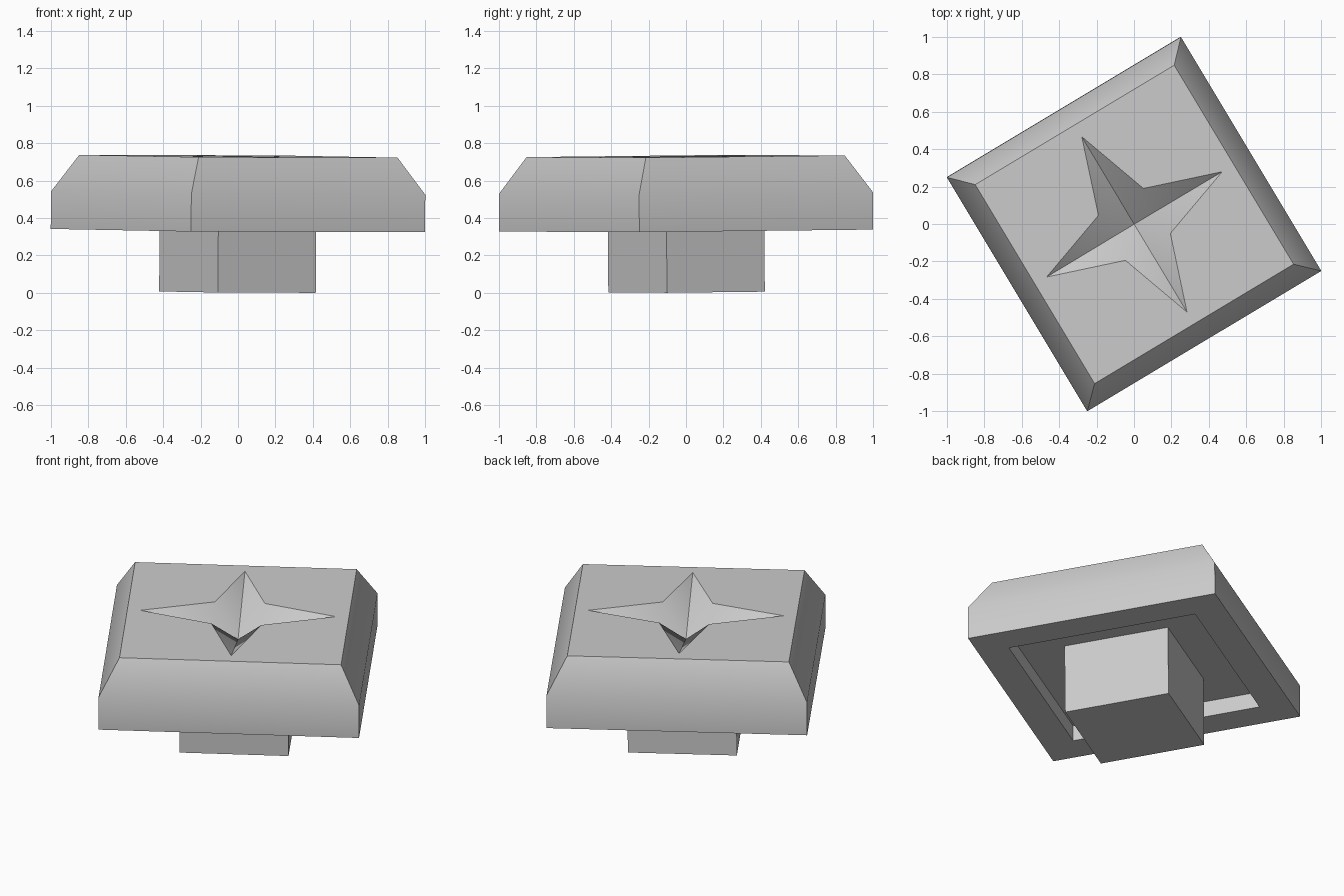
import bpy, bmesh, math
from mathutils import Matrix, Vector

cube = bpy.data.objects.get("Cube")
if cube:
    bpy.data.objects.remove(cube, do_unlink=True)

# One plain grey for everything
grey = bpy.data.materials.new("grey")
grey.use_nodes = True
grey.diffuse_color = (0.6, 0.6, 0.6, 1)
grey.node_tree.nodes["Principled BSDF"].inputs["Base Color"].default_value = (0.6, 0.6, 0.6, 1)

# Turned about z, with a very slight lean about the middle of the cap
PIVOT = Matrix.Translation((0, 0, 0.43))
POSE = (PIVOT @ Matrix.Rotation(0.007, 4, 'Y') @ Matrix.Rotation(0.007, 4, 'X')
        @ PIVOT.inverted() @ Matrix.Rotation(math.radians(30.96), 4, 'Z'))


def square(bm, half, z):
    return [bm.verts.new((half * x, half * y, z))
            for x, y in ((1, 1), (-1, 1), (-1, -1), (1, -1))]


def bridge(bm, lower, upper):
    for i in range(4):
        j = (i + 1) % 4
        bm.faces.new((lower[i], lower[j], upper[j], upper[i]))


def finish(bm, name):
    bmesh.ops.recalc_face_normals(bm, faces=bm.faces[:])
    bm.transform(POSE)
    mesh = bpy.data.meshes.new(name)
    bm.to_mesh(mesh)
    bm.free()
    mesh.materials.append(grey)
    mesh.shade_smooth()
    mesh.set_sharp_from_angle(angle=math.radians(40))
    obj = bpy.data.objects.new(name, mesh)
    bpy.context.collection.objects.link(obj)


# Cap: cavity ceiling, cavity rim, outer rim, shoulder, top
TOP = 0.73
bm = bmesh.new()
profile = [(0.55, 0.43), (0.55, 0.333), (0.729, 0.333), (0.729, 0.533), (0.62, TOP)]
rings = [square(bm, half, z) for half, z in profile]
for lower, upper in zip(rings, rings[1:]):
    bridge(bm, lower, upper)
bm.faces.new(rings[0])

# Four-pointed star sunk into the top
corners = rings[-1]
tips, notches = [], []
for i in range(4):
    turn = Matrix.Rotation(i * math.pi / 2, 4, 'Z')
    tips.append(bm.verts.new(turn @ Vector((0.547, 0, TOP))))
    notches.append(bm.verts.new(turn @ Vector((0.14, 0.14, TOP))))
centre = bm.verts.new((0, 0, TOP - 0.16))
for i in range(4):
    j = (i + 1) % 4
    bm.faces.new((corners[i], corners[j], tips[j]))
    bm.faces.new((corners[i], tips[j], notches[i], tips[i]))
    bm.faces.new((tips[i], notches[i], centre))
    bm.faces.new((notches[i], tips[j], centre))
finish(bm, "cap")

# Square stem reaching up into the cavity
bm = bmesh.new()
bottom, top = square(bm, 0.305, 0.004), square(bm, 0.305, 0.43)
bridge(bm, bottom, top)
bm.faces.new(bottom)
bm.faces.new(top)
finish(bm, "stem")
